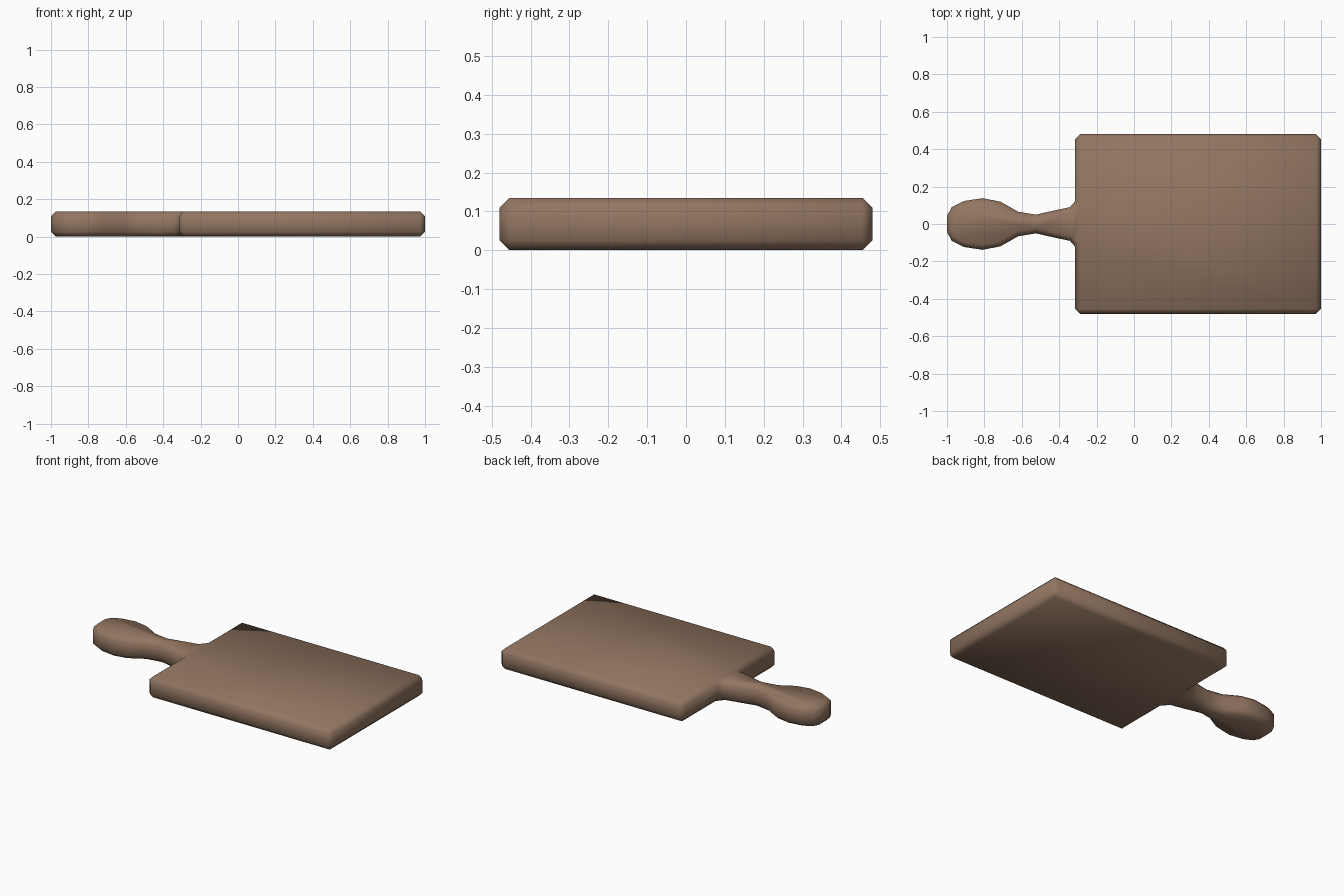
import bpy, bmesh

if "Cube" in bpy.data.objects:
    bpy.data.objects.remove(bpy.data.objects["Cube"])

# Upper half of the outline, from handle tip to far board corner
half = [(-1.0, 0.042), (-0.975, 0.09), (-0.91, 0.123), (-0.81, 0.138),
        (-0.715, 0.12), (-0.62, 0.066), (-0.525, 0.05), (-0.41, 0.076),
        (-0.342, 0.09), (-0.315, 0.122), (-0.315, 0.48), (1.0, 0.48)]
outline = [(x, -y) for x, y in half] + half[::-1]
THICK, CHAMFER = 0.135, 0.026

# Extrude the outline into a slab
bm = bmesh.new()
face = bm.faces.new([bm.verts.new((x, y, 0)) for x, y in outline])
ext = bmesh.ops.extrude_face_region(bm, geom=[face])
top = [g for g in ext["geom"] if isinstance(g, bmesh.types.BMVert)]
bmesh.ops.translate(bm, verts=top, vec=(0, 0, THICK))
if len(bm.faces) < len(outline) + 2:
    bmesh.ops.holes_fill(bm, edges=bm.edges[:])
bmesh.ops.recalc_face_normals(bm, faces=bm.faces[:])

# Chamfer both rims and the four upright board corners
def chamfered(e):
    a, b = (v.co for v in e.verts)
    upright = abs(a.z - b.z) > 0.01
    return not upright or abs(a.y) > 0.4
bmesh.ops.bevel(bm, geom=[e for e in bm.edges if chamfered(e)],
                offset=CHAMFER, offset_type='OFFSET', segments=1,
                profile=0.5, affect='EDGES', clamp_overlap=False)
bmesh.ops.recalc_face_normals(bm, faces=bm.faces[:])
for f in bm.faces:
    f.smooth = True

mesh = bpy.data.meshes.new("cutting_board")
bm.to_mesh(mesh)
bm.free()
board = bpy.data.objects.new("cutting_board", mesh)
bpy.context.collection.objects.link(board)

# Brown wood
wood = bpy.data.materials.new("wood")
wood.diffuse_color = (0.29, 0.18, 0.12, 1)
wood.use_nodes = True
wood.node_tree.nodes["Principled BSDF"].inputs["Base Color"].default_value = wood.diffuse_color
mesh.materials.append(wood)
